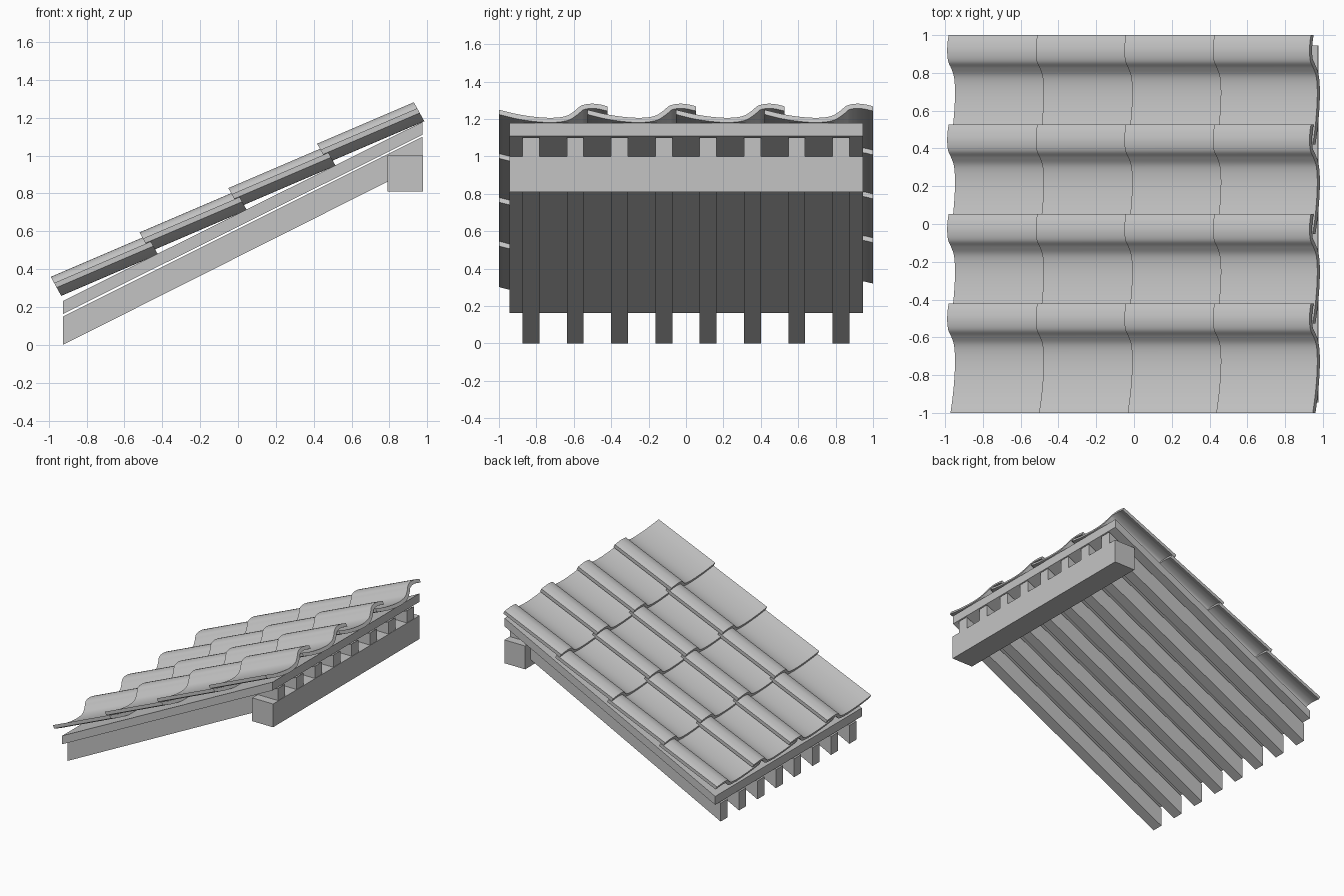
import bpy
import bmesh
from mathutils import Vector

cube = bpy.data.objects.get("Cube")
if cube:
    bpy.data.objects.remove(cube, do_unlink=True)

# Single clay grey
grey = bpy.data.materials.new("clay_grey")
grey.use_nodes = True
colour = (0.55, 0.55, 0.55, 1)
grey.diffuse_color = colour
grey.node_tree.nodes["Principled BSDF"].inputs["Base Color"].default_value = colour


def prism(name, outline, sweep):
    """Solid made by sweeping a closed outline of 3D points along a vector."""
    bm = bmesh.new()
    face = bm.faces.new([bm.verts.new(p) for p in outline])
    swept = bmesh.ops.extrude_face_region(bm, geom=[face])["geom"]
    bmesh.ops.translate(bm, vec=sweep,
                        verts=[g for g in swept if isinstance(g, bmesh.types.BMVert)])
    bmesh.ops.recalc_face_normals(bm, faces=bm.faces)
    mesh = bpy.data.meshes.new(name)
    bm.to_mesh(mesh)
    bm.free()
    mesh.materials.append(grey)
    obj = bpy.data.objects.new(name, mesh)
    bpy.context.collection.objects.link(obj)
    return obj


def side_prism(name, xz, y, width):
    """Outline in the xz plane, centred on y with the given width."""
    return prism(name, [(x, y - width / 2, z) for x, z in xz], Vector((0, width, 0)))


def smooth_path(points, steps=6):
    """Catmull-Rom curve through 2D points."""
    pts = [Vector(p) for p in points]
    pts = [2 * pts[0] - pts[1]] + pts + [2 * pts[-1] - pts[-2]]
    path = []
    for a, b, c, d in zip(pts, pts[1:], pts[2:], pts[3:]):
        for i in range(steps):
            t = i / steps
            path.append(0.5 * (2 * b + (c - a) * t + (2 * a - 5 * b + 4 * c - d) * t ** 2
                               + (3 * b - a - 3 * c + d) * t ** 3))
    return path + [pts[-2]]


# Timber: supporting beam, sloped rafters and deck board
low, high = -0.925, 0.975
side_prism("ridge_beam", [(0.79, 0.81), (0.978, 0.81), (0.978, 1.0), (0.79, 1.0)], 0, 1.89)
side_prism("deck_board", [(low, 0.163), (high, 1.11), (high, 1.178), (low, 0.232)], 0, 1.89)
for i in range(8):
    side_prism(f"rafter_{i + 1}", [(low, 0), (high, 0.955), (high, 1.1), (low, 0.15)],
               (i - 3.5) * 0.237, 0.09)

# Tile section: shallow trough rising into a rounded cap that overlaps the next tile
top = smooth_path([(0, 0.068), (0.1, 0.044), (0.2, 0.029), (0.29, 0.025), (0.36, 0.035),
                   (0.405, 0.062), (0.44, 0.09), (0.49, 0.1), (0.54, 0.096), (0.58, 0.086)])
under = []
for i, p in enumerate(top):
    tangent = (top[min(i + 1, len(top) - 1)] - top[max(i - 1, 0)]).normalized()
    under.append(p + Vector((tangent.y, -tangent.x)) * 0.025)
under[0].x, under[-1].x = top[0].x, top[-1].x

# Section leans back from vertical, swept up the slope
outline = [(-0.55 * h, y, h) for y, h in top + under[::-1]]
tile = prism("roof_tile", outline, Vector((0.511, 0, 0.219)))
bpy.ops.object.select_all(action="DESELECT")
tile.select_set(True)
bpy.context.view_layer.objects.active = tile
bpy.ops.object.shade_smooth_by_angle(angle=0.6)

# Four courses of four overlapping tiles
for row in range(4):
    for col in range(4):
        piece = tile if row == col == 0 else tile.copy()
        if piece is not tile:
            bpy.context.collection.objects.link(piece)
        piece.name = f"roof_tile_{row + 1}_{col + 1}"
        piece.location = (-0.934 + row * 0.469, -1 + col * 0.4733, 0.259 + row * 0.2345)
